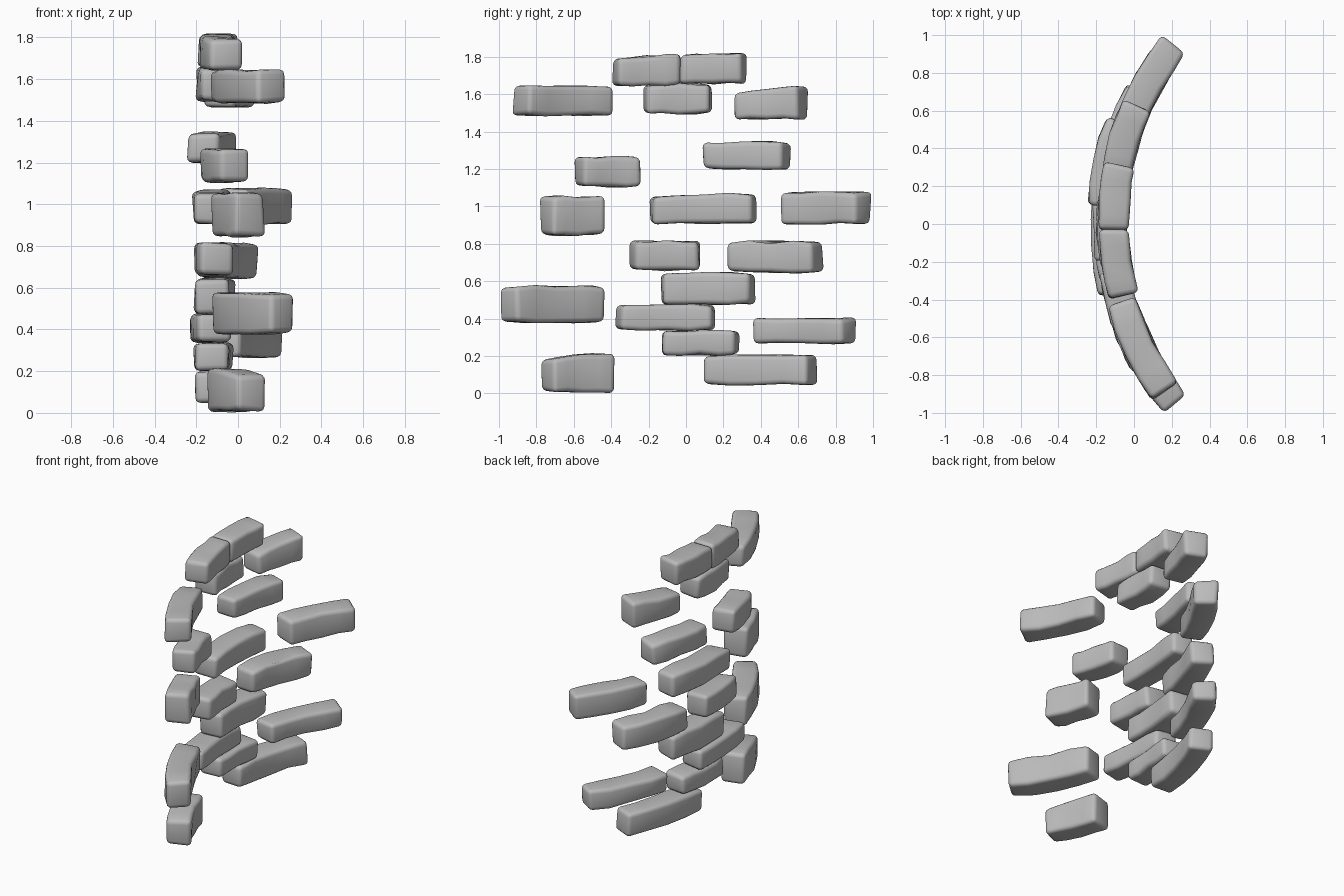
import bpy
import bmesh
import math
import random

random.seed(4)

if "Cube" in bpy.data.objects:
    bpy.data.objects.remove(bpy.data.objects["Cube"], do_unlink=True)

# Single stone colour
stone = bpy.data.materials.new("stone_grey")
stone.use_nodes = True
colour = (0.5, 0.5, 0.5, 1.0)
stone.diffuse_color = colour
shader = stone.node_tree.nodes["Principled BSDF"]
shader.inputs["Base Color"].default_value = colour
shader.inputs["Roughness"].default_value = 0.8

# The bricks follow a round tower wall
CENTRE_X = 1.42
INNER = 1.45
OUTER = 1.625
SEGMENTS = 4


def end_angle(y, outward):
    """Angle of a brick end whose furthest corner reaches y."""
    return math.asin(y / (OUTER if outward else INNER))


def worn(amount):
    return random.uniform(0, amount)


def brick(name, y0, y1, z0, z1, shift=0, rise=0):
    """Curved, worn brick; sizes in hundredths of a unit."""
    y0, y1, z0, z1, shift, rise = (v / 100 for v in (y0, y1, z0, z1, shift, rise))
    start = end_angle(y0, y0 < 0)
    stop = end_angle(y1, y1 > 0)
    bm = bmesh.new()
    rings = []
    for i in range(SEGMENTS + 1):
        t = i / SEGMENTS
        end = i in (0, SEGMENTS)
        wear = 0.018 if end else 0.012
        lift = rise * (t - 0.5)
        ring = []
        for radius, side in ((INNER, 1), (OUTER, -1)):
            heights = ((z0, 1), (z1, -1))
            for z, up in heights if side > 0 else reversed(heights):
                a = start + (stop - start) * t
                if end:
                    a += worn(0.008) * (1 if i == 0 else -1)
                r = radius + shift + side * worn(wear)
                height = max(0, z + up * worn(wear) + lift * (up < 0))
                ring.append(bm.verts.new((CENTRE_X - r * math.cos(a),
                                          r * math.sin(a), height)))
        rings.append(ring)
    for a, b in zip(rings, rings[1:]):
        for k in range(4):
            n = (k + 1) % 4
            bm.faces.new((a[k], a[n], b[n], b[k]))
    bm.faces.new(rings[0])
    bm.faces.new(rings[-1])
    bmesh.ops.recalc_face_normals(bm, faces=bm.faces)

    # Rounded edges
    corners = [e for e in bm.edges if e.calc_face_angle() > 0.8]
    bmesh.ops.bevel(bm, geom=corners, offset=0.026, segments=3,
                    profile=0.5, affect="EDGES", clamp_overlap=True)
    bmesh.ops.recalc_face_normals(bm, faces=bm.faces)
    mesh = bpy.data.meshes.new(name)
    bm.to_mesh(mesh)
    bm.free()
    mesh.materials.append(stone)
    obj = bpy.data.objects.new(name, mesh)
    bpy.context.collection.objects.link(obj)
    obj.select_set(True)
    bpy.context.view_layer.objects.active = obj


bpy.ops.object.select_all(action="DESELECT")

# Top courses
brick("top_brick_front", -41, -2, 164, 181, -1, 2)
brick("top_brick_back", -4, 34, 165, 182, -1, 1)
brick("upper_brick_front", -94, -38, 148, 165)
brick("upper_brick_middle", -24, 15, 149, 166)
brick("upper_brick_back", 25, 67, 146, 163, 0, 4)

# Middle courses
brick("high_brick_front", -61, -23, 110, 127, 1)
brick("high_brick_back", 8, 56, 119, 135, 5)
brick("middle_brick_front", -79, -42, 84, 106, 1)
brick("middle_brick_centre", -20, 39, 90, 107, 2, 1)
brick("middle_brick_back", 49, 101, 90, 108)
brick("waist_brick_front", -31, 8, 65, 82, 1)
brick("waist_brick_back", 21, 74, 64, 82, 2)

# Lower courses
brick("low_brick_centre", -14, 38, 47, 65, 1)
brick("low_brick_front", -101, -42, 37, 58)
brick("low_brick_inner", -38, 16, 33, 48, 3)
brick("base_brick_centre", -14, 30, 20, 34, 1)
brick("base_brick_far", 35, 93, 26, 41)
brick("bottom_brick_front", -79, -37, 0, 21, 1, 3)
brick("bottom_brick_back", 9, 71, 4, 21, 2, 1)

# Soft stone shading
bpy.ops.object.shade_smooth_by_angle(angle=math.radians(50))
bpy.ops.object.select_all(action="DESELECT")
